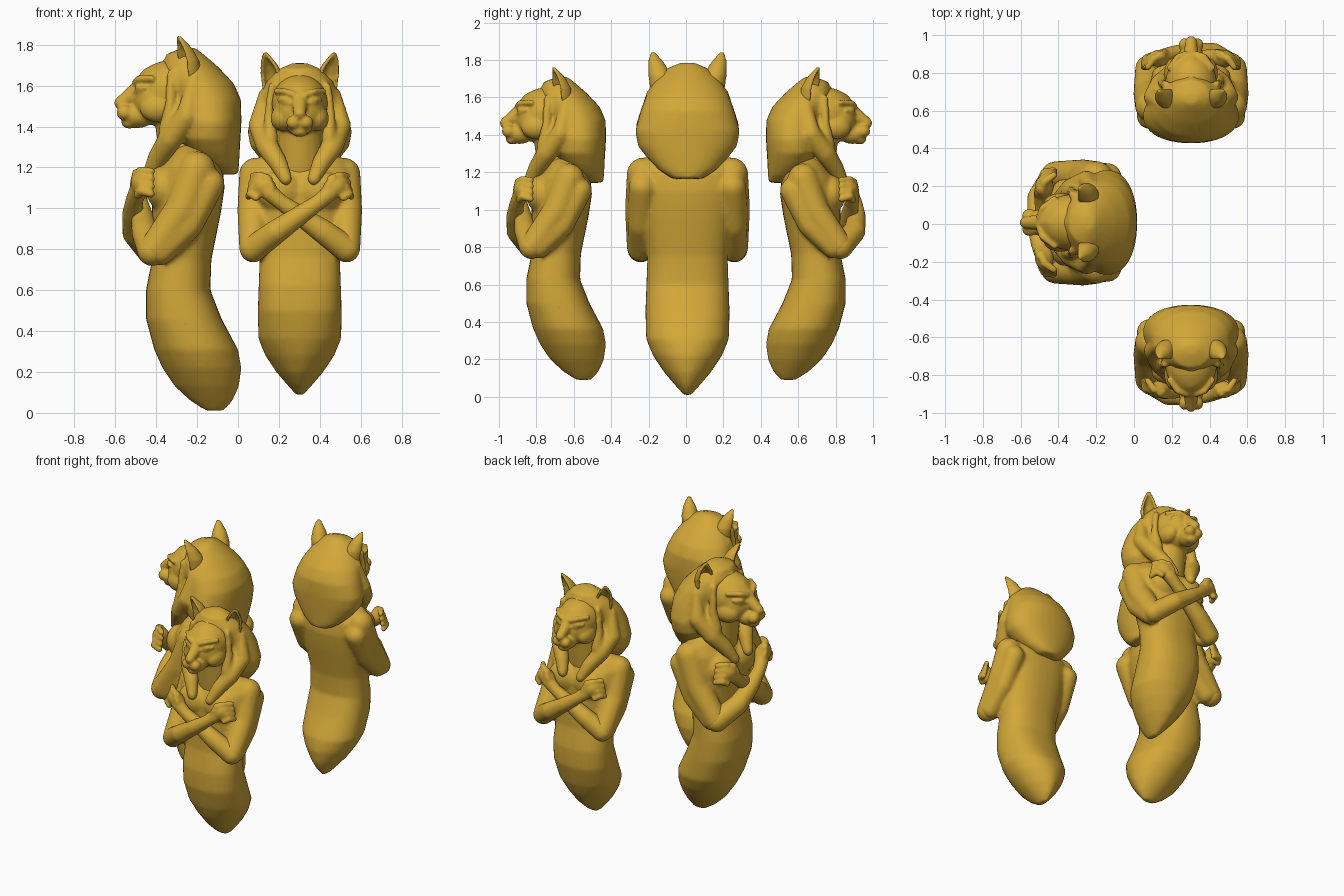
import bpy, bmesh, math
from mathutils import Vector, Matrix

if "Cube" in bpy.data.objects:
    bpy.data.objects.remove(bpy.data.objects["Cube"])

gold = bpy.data.materials.new("gold")
gold.diffuse_color = (0.65, 0.39, 0.04, 1)
gold.use_nodes = True
gold.node_tree.nodes["Principled BSDF"].inputs["Base Color"].default_value = gold.diffuse_color


def loft(bm, rings, n=32):
    """Closed loft; ring = (z, front y, back y, half width, exponent)."""
    loops = []
    for z, yf, yb, hw, e in rings:
        cy, ry, loop = (yf + yb) / 2, (yb - yf) / 2, []
        for i in range(n):
            a = 2 * math.pi * i / n
            c, s = math.cos(a), math.sin(a)
            loop.append(bm.verts.new((hw * math.copysign(abs(c) ** (2 / e), c),
                                      cy + ry * math.copysign(abs(s) ** (2 / e), s), z)))
        loops.append(loop)
    for a, b in zip(loops, loops[1:]):
        for i in range(n):
            j = (i + 1) % n
            bm.faces.new((a[i], a[j], b[j], b[i]))
    bm.faces.new(loops[0][::-1])
    bm.faces.new(loops[-1])


def ball(bm, c, r, tilt=(0, 0, 0)):
    """Ellipsoid, tilted by x, y, z degrees."""
    m = Matrix.Translation(c)
    for ang, ax in zip(tilt, "XYZ"):
        m = m @ Matrix.Rotation(math.radians(ang), 4, ax)
    bmesh.ops.create_icosphere(bm, subdivisions=4, radius=1,
                               matrix=m @ Matrix.Diagonal((*r, 1)))


def limb(bm, pts):
    """Chain of hulls through balls (x, y, z, radius)."""
    for p, q in zip(pts, pts[1:]):
        t = bmesh.new()
        for x, y, z, r in (p, q):
            bmesh.ops.create_icosphere(t, subdivisions=3, radius=r,
                                       matrix=Matrix.Translation((x, y, z)))
        bmesh.ops.delete(t, geom=t.edges[:], context='EDGES_FACES')   # keep points only
        bmesh.ops.convex_hull(t, input=t.verts[:])
        bmesh.ops.delete(t, geom=[v for v in t.verts if not v.link_faces], context='VERTS')
        me = bpy.data.meshes.new("tmp")
        t.to_mesh(me)
        t.free()
        bm.from_mesh(me)
        bpy.data.meshes.remove(me)


def sculpt(bm, name, voxel=0.014, smooth=4, dents=()):
    """Fuse overlapping solids into one smooth mesh; dents = (centre, radius, depth)."""
    me = bpy.data.meshes.new(name)
    bmesh.ops.recalc_face_normals(bm, faces=bm.faces[:])
    bm.to_mesh(me)
    bm.free()
    ob = bpy.data.objects.new(name, me)
    bpy.context.collection.objects.link(ob)
    rm = ob.modifiers.new("fuse", 'REMESH')
    rm.mode, rm.voxel_size = 'VOXEL', voxel
    sm = ob.modifiers.new("soften", 'SMOOTH')
    sm.factor, sm.iterations = 0.5, smooth
    ob.modifiers.new("thin_out", 'DECIMATE').ratio = 0.4
    out = bpy.data.meshes.new_from_object(ob.evaluated_get(bpy.context.evaluated_depsgraph_get()))
    bpy.data.objects.remove(ob)
    for v in out.vertices:
        for c, r, depth in dents:
            d = (v.co - Vector(c)).length / r
            if d < 1:
                v.co.y += depth * (1 - d * d)
    for p in out.polygons:
        p.use_smooth = True
    out.materials.clear()
    out.materials.append(gold)
    return out


parts = {}

# body: torso that ends in a keel, curved to the back
bm = bmesh.new()
loft(bm, [(.01, -.16, -.07, .02, 1.8), (.06, -.235, -.025, .065, 1.8), (.13, -.31, .005, .125, 1.8),
          (.22, -.37, .017, .185, 1.9), (.31, -.41, .0, .222, 2.1), (.46, -.45, -.08, .225, 2.4),
          (.6, -.45, -.135, .22, 2.4), (.75, -.42, -.13, .215, 2.3), (.97, -.42, -.085, .25, 2.3),
          (1.1, -.42, -.065, .27, 2.3), (1.2, -.38, -.075, .28, 2.3), (1.27, -.33, -.12, .24, 2.2),
          (1.31, -.30, -.15, .15, 2)])
for s in (-1, 1):
    ball(bm, (s * .11, -.37, 1.1), (.12, .08, .11))          # chest
    limb(bm, [(s * .235, -.20, 1.19, .09), (s * .25, -.27, 1.0, .085), (s * .25, -.41, .80, .075)])
    limb(bm, [(s * .24, -.14, 1.12, .075), (s * .25, -.24, .92, .07), (s * .25, -.38, .79, .07)])
parts["body"] = sculpt(bm, "body", dents=[((0, -.45, .525), .03, .035)])

# forearms crossed over the chest, with hands and fingers
for s, lift, name in ((-1, -.025, "upper_forearm"), (1, .02, "lower_forearm")):
    bm = bmesh.new()
    limb(bm, [(s * .25, -.42, .79, .072), (s * .13, -.475 + lift, .88, .065),
              (0, -.49 + lift, .97, .052), (-s * .10, -.495 + lift / 2, 1.04, .042),
              (-s * .16, -.485, 1.09, .046)])
    ball(bm, (-s * .185, -.475, 1.12), (.07, .05, .055), (0, s * 38, 0))
    for i in range(4):
        k = i * .033
        limb(bm, [(-s * (.165 + k * .7), -.49, 1.165 - k, .021),
                  (-s * (.215 + k * .5), -.475, 1.185 - k, .021),
                  (-s * (.25 + k * .25), -.425, 1.18 - k * 1.1, .019)])
    limb(bm, [(-s * .15, -.51, 1.12, .02), (-s * .18, -.50, 1.175, .018)])
    parts[name] = sculpt(bm, name, .0095, 2)

# head: skull, muzzle, nose bridge, cheeks, neck and eyes
bm = bmesh.new()
ball(bm, (0, -.32, 1.57), (.15, .19, .155))
ball(bm, (0, -.40, 1.53), (.135, .115, .125))
ball(bm, (0, -.49, 1.455), (.07, .085, .062))
limb(bm, [(0, -.42, 1.635, .06), (0, -.50, 1.57, .042), (0, -.572, 1.515, .033)])
ball(bm, (0, -.53, 1.42), (.045, .04, .03))
limb(bm, [(0, -.24, 1.22, .14), (0, -.29, 1.45, .12)])
for s in (-1, 1):
    ball(bm, (s * .032, -.553, 1.468), (.04, .04, .038))     # whisker pads
    ball(bm, (s * .095, -.39, 1.49), (.06, .09, .07))        # cheeks
    limb(bm, [(s * .03, -.50, 1.615, .018), (s * .075, -.485, 1.632, .018),
              (s * .125, -.42, 1.635, .016)])                # brows
    ball(bm, (s * .074, -.477, 1.588), (.036, .026, .017), (0, -s * 12, s * 30))
    limb(bm, [(s * .045, -.503, 1.572, .008), (s * .08, -.49, 1.568, .008),
              (s * .115, -.455, 1.59, .008)])                # lower lids
parts["head"] = sculpt(bm, "head", .009, 2,
                       [((s * .018, -.605, 1.495), .014, .012) for s in (-1, 1)])

# headdress: cap, back flap and two front lappets
bm = bmesh.new()
loft(bm, [(1.785, -.27, -.21, .04, 2), (1.755, -.35, -.17, .11, 2), (1.69, -.37, -.095, .175, 2),
          (1.61, -.35, -.02, .222, 2), (1.53, -.32, .015, .25, 2.1), (1.42, -.30, .017, .28, 2.2),
          (1.34, -.30, .012, .265, 2.2), (1.27, -.25, .008, .21, 2.2), (1.21, -.18, .005, .15, 2.2),
          (1.165, -.12, .0, .08, 2)])
limb(bm, [(0, -.26, 1.72, .06), (0, -.375, 1.675, .035)])
for s in (-1, 1):
    limb(bm, [(s * .19, -.22, 1.62, .03), (s * .22, -.25, 1.45, .055), (s * .175, -.33, 1.34, .06),
              (s * .115, -.39, 1.25, .05), (s * .075, -.435, 1.165, .035)])
    limb(bm, [(s * .15, -.33, 1.66, .02), (s * .165, -.33, 1.52, .025), (s * .155, -.35, 1.38, .04)])
parts["headdress"] = sculpt(bm, "headdress", .0135, 4)

# ears: hollow cupped leaves that open to the front
for s, name in ((-1, "ear_left"), (1, "ear_right")):
    bm = bmesh.new()
    rows = []
    for x, y, z, w in ((.125, -.25, 1.59, .05), (.135, -.25, 1.65, .066), (.15, -.255, 1.72, .062),
                       (.167, -.27, 1.78, .045), (.18, -.285, 1.82, .025), (.188, -.295, 1.845, .01)):
        row = []
        for i in range(13):
            a = math.radians(-105 + 210 * i / 12)
            p = Matrix.Rotation(math.radians(25), 2, 'Z') @ Vector((w * math.sin(a), w * 1.1 * math.cos(a)))
            row.append(bm.verts.new((s * (x + p.x), y + p.y, z)))
        rows.append(row)
    for a, b in zip(rows, rows[1:]):
        for i in range(12):
            bm.faces.new((a[i], a[i + 1], b[i + 1], b[i]))
    bmesh.ops.recalc_face_normals(bm, faces=bm.faces[:])
    bmesh.ops.solidify(bm, geom=bm.faces[:], thickness=.018)
    parts[name] = sculpt(bm, name, .008, 2)

# three figures: front, large left one, back
for where, loc, turn, size in (("front", (.302, -.443, .08), 0, .913),
                               ("left", (0, .008, 0), -90, 1),
                               ("back", (.302, .443, .08), 180, .913)):
    for name, me in parts.items():
        ob = bpy.data.objects.new(f"{where}_{name}", me)
        ob.location, ob.scale = loc, (size,) * 3
        ob.rotation_euler.z = math.radians(turn)
        bpy.context.collection.objects.link(ob)
